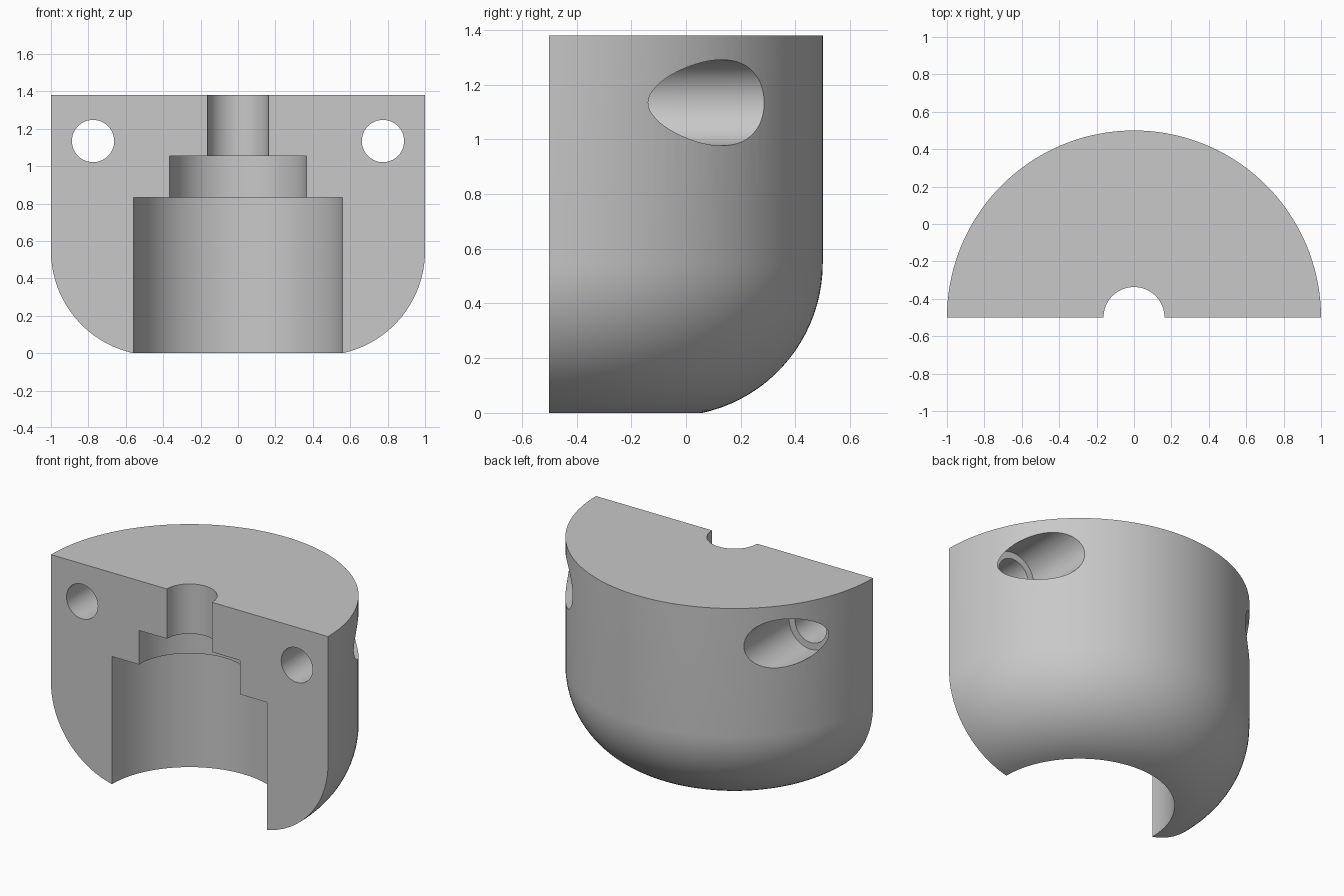
import bpy, bmesh
from math import pi, sin, cos, radians
from mathutils import Vector

cube = bpy.data.objects.get("Cube")
if cube:
    bpy.data.objects.remove(cube, do_unlink=True)

AXIS_Y = -0.5      # the flat front face holds the axis of revolution
TOP = 1.38
FILLET = 0.56      # radius of the rounded lower edge

grey = bpy.data.materials.new("plain grey")
grey.use_nodes = True
grey.diffuse_color = (0.58, 0.58, 0.58, 1)
grey.node_tree.nodes["Principled BSDF"].inputs["Base Color"].default_value = (0.58, 0.58, 0.58, 1)


def half_revolve(name, profile, steps):
    """Turn a closed (radius, z) profile half way round and cap both ends."""
    bm = bmesh.new()
    start = [bm.verts.new((r, AXIS_Y, z)) for r, z in profile]
    edges = [bm.edges.new((a, b)) for a, b in zip(start, start[1:] + start[:1])]
    spun = bmesh.ops.spin(bm, geom=start + edges, cent=(0, AXIS_Y, 0),
                          axis=(0, 0, 1), angle=pi, steps=steps)
    last_edges = [g for g in spun["geom_last"] if isinstance(g, bmesh.types.BMEdge)]
    bm.faces.new(start)
    bmesh.ops.contextual_create(bm, geom=last_edges)
    bmesh.ops.recalc_face_normals(bm, faces=bm.faces[:])
    mesh = bpy.data.meshes.new(name)
    bm.to_mesh(mesh)
    bm.free()
    obj = bpy.data.objects.new(name, mesh)
    bpy.context.collection.objects.link(obj)
    mesh.materials.append(grey)
    return obj


def drill(body, x, z, radius, y0, y1):
    """Cut a round hole running along y."""
    bpy.ops.mesh.primitive_cylinder_add(vertices=64, radius=radius, depth=y1 - y0,
                                        location=(x, (y0 + y1) / 2, z),
                                        rotation=(pi / 2, 0, 0))
    cutter = bpy.context.object
    cutter.name = "hole_cutter"
    cutter.hide_render = True
    cutter.data.materials.append(grey)
    mod = body.modifiers.new("hole", "BOOLEAN")
    mod.operation = "DIFFERENCE"
    mod.solver = "EXACT"
    mod.object = cutter
    bpy.context.view_layer.objects.active = body
    bpy.ops.object.modifier_apply(modifier=mod.name)
    bpy.data.objects.remove(cutter, do_unlink=True)


# Body: stepped bore inside, rounded lower edge outside
bore = [(0.56, 0), (0.56, 0.833), (0.365, 0.833), (0.365, 1.055), (0.163, 1.055), (0.163, TOP)]
arc_end = 77.6
arc = [(1 - FILLET + FILLET * cos(t), 0.547 - FILLET * sin(t))
       for t in (radians(arc_end * i / 20) for i in range(20))]
body = half_revolve("half_housing", bore + [(1, TOP)] + arc, 72)

# Bolt holes with wide counterbores from the back
for side in (-1, 1):
    drill(body, side * 0.775, 1.134, 0.113, -0.7, 0.0)
    drill(body, side * 0.775, 1.134, 0.157, -0.18, 0.7)

# Smooth curved walls, crisp edges
bpy.ops.object.select_all(action="DESELECT")
body.select_set(True)
bpy.context.view_layer.objects.active = body
bpy.ops.object.shade_smooth_by_angle(angle=radians(30))
